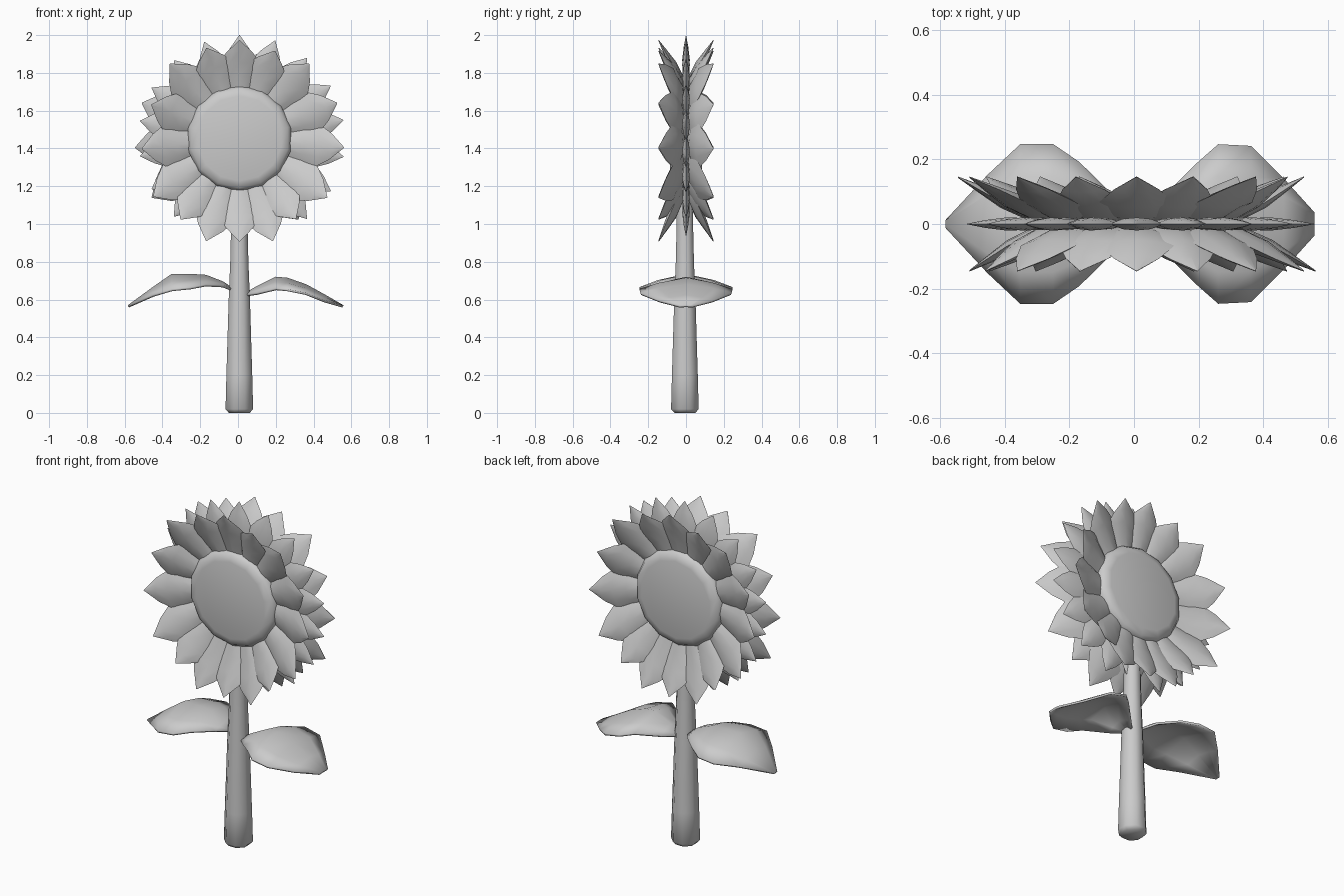
import bpy, bmesh, math
from mathutils import Vector

if "Cube" in bpy.data.objects:
    bpy.data.objects.remove(bpy.data.objects["Cube"])

HEAD = Vector((0.008, 0, 1.453))

grey = bpy.data.materials.new("light grey")
grey.diffuse_color = (0.6, 0.6, 0.6, 1)
grey.use_nodes = True
grey.node_tree.nodes["Principled BSDF"].inputs["Base Color"].default_value = grey.diffuse_color


def finish(name, bm, angle=50):
    bmesh.ops.remove_doubles(bm, verts=bm.verts, dist=0.0005)
    bmesh.ops.recalc_face_normals(bm, faces=bm.faces)
    me = bpy.data.meshes.new(name)
    bm.to_mesh(me)
    bm.free()
    me.materials.append(grey)
    ob = bpy.data.objects.new(name, me)
    bpy.context.collection.objects.link(ob)
    bpy.ops.object.select_all(action='DESELECT')
    bpy.context.view_layer.objects.active = ob
    ob.select_set(True)
    bpy.ops.object.shade_smooth_by_angle(angle=math.radians(angle))
    return ob


def skin(bm, rows, closed=False):
    """Join rows of points with quads."""
    vr = [[bm.verts.new(p) for p in row] for row in rows]
    for a, b in zip(vr, vr[1:]):
        n = len(a)
        for i in range(n if closed else n - 1):
            j = (i + 1) % n
            bm.faces.new((a[i], a[j], b[j], b[i]))
    return vr


def thicken(ob, t):
    m = ob.modifiers.new("thickness", 'SOLIDIFY')
    m.thickness = t
    m.offset = 0


def lathe(name, prof, sides, place, angle):
    bm = bmesh.new()
    rows = [[place(r * math.cos(2 * math.pi * (i + .5) / sides),
                   r * math.sin(2 * math.pi * (i + .5) / sides), h)
             for i in range(sides)] for r, h in prof]
    vr = skin(bm, rows, True)
    bm.faces.new(vr[0])
    bm.faces.new(vr[-1])
    return finish(name, bm, angle)


# stem, tapering upward
lathe("stem", [(0.06, 0), (0.079, 0.02), (0.074, 0.2), (0.061, 0.6),
               (0.052, 0.8), (0.047, 1.0), (0.045, 1.2)],
      8, lambda a, b, h: (a + 0.007, b - 0.006, h), 50)

# seed disc, flat on both sides with rounded rims
lathe("seed_disc", [(0.225, -0.085), (0.262, -0.075), (0.28, -0.05), (0.28, 0.05),
                    (0.262, 0.075), (0.225, 0.085)],
      14, lambda a, b, h: HEAD + Vector((a, h, b)), 60)


def petal(bm, deg, length, width, side):
    """Closed pointed petal: deg clockwise from the top, side -1 front, 1 back, 0 flat."""
    a = math.radians(deg)
    out = Vector((math.sin(a), 0, math.cos(a)))
    across = Vector((math.cos(a), 0, -math.sin(a)))
    rows = []
    # fraction of length, width fraction, outer height, inner height
    for f, w, h, g in ((0, .6, .05, .0), (.33, .93, .075, .015), (.58, 1, .1, .05),
                       (.8, .6, .124, .098), (1, .02, .147, .143)):
        r = 0.24 + f * (length - 0.24)
        if not side:
            h, g = 0.02 * w, -0.02 * w
        mid = (h + 2 * g) / 3 if side else 0
        # ring: outer skin, edge, inner skin, edge
        row = []
        for k, y in ((-1, mid), (-.5, h * .8 + mid * .2), (0, h), (.5, h * .8 + mid * .2),
                     (1, mid), (.5, g * .8 + mid * .2), (0, g), (-.5, g * .8 + mid * .2)):
            row.append(HEAD + out * (r - 0.015 * abs(k) * w) + across * (k * w * width)
                       + Vector((0, y * (side or 1), 0)))
        rows.append(row)
    skin(bm, rows, True)


# tilted outer petals, front and back
TILTED = ((0, .52), (22, .50), (43, .54), (70, .55), (95, .555), (124, .56), (145, .52),
          (162, .57), (180, .545), (198, .57), (216, .53), (236, .55), (264, .52),
          (291, .50), (317, .54), (340, .51))
for name, side in (("front_petals", -1), ("back_petals", 1)):
    bm = bmesh.new()
    for deg, length in TILTED:
        petal(bm, deg if side < 0 else 360 - deg, length, 0.117, side)
    finish(name, bm)

# flat petals in the middle plane
bm = bmesh.new()
for i in range(18):
    petal(bm, i * 20, 0.547 + 0.012 * math.sin(math.radians(i * 20)), 0.085, 0)
finish("middle_petals", bm)


# leaves: stations are x, centre height, edge height, half width
def leaf(name, sign, stations):
    bm = bmesh.new()
    rows = [[(sign * x, k * w, zc + (ze - zc) * abs(k) ** 1.5)
             for k in (-1, -.6, 0, .6, 1)] for x, zc, ze, w in stations]
    skin(bm, rows)
    thicken(finish(name, bm), 0.012)


leaf("right_leaf", 1, ((.03, .625, .62, .02), (.10, .665, .63, .09), (.20, .715, .655, .19),
                       (.26, .71, .65, .245), (.36, .675, .63, .24), (.46, .62, .59, .14),
                       (.555, .565, .563, .035)))
leaf("left_leaf", -1, ((.03, .655, .65, .02), (.08, .69, .67, .10), (.17, .725, .675, .19),
                       (.25, .73, .66, .245), (.35, .73, .65, .245), (.45, .66, .62, .15),
                       (.58, .565, .563, .01)))
